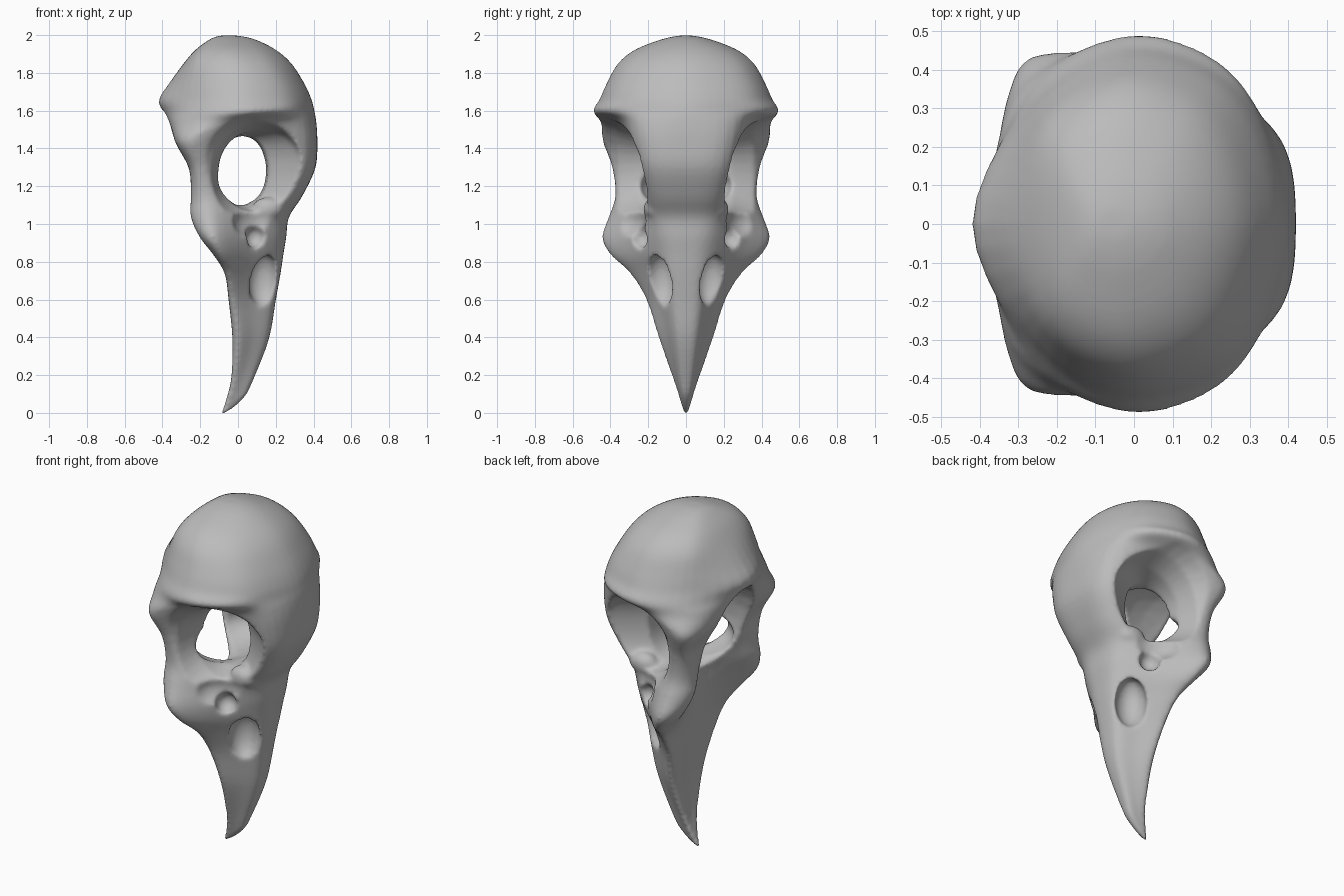
import bpy, bmesh, math
from mathutils import Vector, Matrix

cube = bpy.data.objects.get("Cube")
if cube:
    bpy.data.objects.remove(cube, do_unlink=True)

bone = bpy.data.materials.new("bone_grey")
bone.use_nodes = True
COLOUR = (0.5, 0.5, 0.5, 1)
bone.diffuse_color = COLOUR
shader = next(n for n in bone.node_tree.nodes if n.type == 'BSDF_PRINCIPLED')
shader.inputs["Base Color"].default_value = COLOUR
shader.inputs["Roughness"].default_value = 0.7


def make_object(name, bm):
    bmesh.ops.recalc_face_normals(bm, faces=bm.faces)
    mesh = bpy.data.meshes.new(name)
    bm.to_mesh(mesh)
    bm.free()
    obj = bpy.data.objects.new(name, mesh)
    bpy.context.collection.objects.link(obj)
    return obj


def loft(name, rings):
    """Skin a stack of closed rings and cap both ends."""
    bm = bmesh.new()
    loops = [[bm.verts.new(p) for p in ring] for ring in rings]
    n = len(loops[0])
    for a, b in zip(loops, loops[1:]):
        for i in range(n):
            j = (i + 1) % n
            bm.faces.new((a[i], a[j], b[j], b[i]))
    bm.faces.new(loops[0])
    bm.faces.new(loops[-1])
    return make_object(name, bm)


def ellipsoid(name, centre, radii, turn=0.0):
    bm = bmesh.new()
    m = (Matrix.Translation(centre) @ Matrix.Rotation(turn, 4, 'Z')
         @ Matrix.Diagonal((*radii, 1)))
    bmesh.ops.create_icosphere(bm, subdivisions=3, radius=1, matrix=m)
    return make_object(name, bm)


def spline(points, steps, closed):
    """Catmull-Rom curve through the given points."""
    n = len(points)
    out = []
    for i in range(n if closed else n - 1):
        if closed:
            a, b, c, d = (points[(i + k) % n] for k in (-1, 0, 1, 2))
        else:
            a, b, c, d = (points[min(max(i + k, 0), n - 1)] for k in (-1, 0, 1, 2))
        for s in range(steps):
            t = s / steps
            out.append(0.5 * (2 * b + (c - a) * t + (2 * a - 5 * b + 4 * c - d) * t * t
                              + (3 * b - a - 3 * c + d) * t ** 3))
    if not closed:
        out.append(points[-1].copy())
    return out


# Horizontal sections, top to beak tip:
# z, front x, front half width, widest x, half width, rear side x, rear middle x
SECTIONS = [
    (2.00, .00, .02, -.05, .04, -.09, -.10),
    (1.98, .09, .06, -.05, .13, -.13, -.15),
    (1.925, .20, .13, -.05, .27, -.19, -.225),
    (1.85, .285, .19, -.04, .36, -.23, -.29),
    (1.74, .355, .24, -.03, .42, -.25, -.37),
    (1.66, .39, .26, -.03, .455, -.26, -.42),
    (1.60, .405, .26, -.02, .49, -.27, -.40),
    (1.54, .415, .26, -.12, .45, -.32, -.37),
    (1.44, .42, .25, -.24, .44, -.33, -.32),
    (1.30, .41, .22, -.20, .39, -.26, -.24),
    (1.15, .34, .185, -.17, .375, -.25, -.13),
    (1.04, .27, .165, -.15, .41, -.25, -.08),
    (.93, .255, .14, -.13, .445, -.20, -.07),
    (.84, .24, .12, -.09, .40, -.13, -.06),
    (.74, .225, .10, -.05, .295, -.07, -.05),
    (.60, .20, .08, -.03, .21, -.05, -.04),
    (.40, .165, .055, .00, .145, -.03, -.02),
    (.20, .09, .035, -.02, .075, -.035, -.03),
    (.08, .03, .02, -.05, .035, -.06, -.06),
    (.00, -.065, .008, -.075, .012, -.09, -.09),
]


def section_ring(z, xf, wf, xw, w, xr, xb):
    x1 = xf - 0.25 * wf
    bulge = 0.05 * min(max((z - 1.5) / 0.1, 0), 1) * w / 0.48
    side = [(x1, wf), ((x1 + xw) / 2 + bulge, (wf + w) / 2 + bulge), (xw, w), (xr, 0.7 * w)]
    pts = [(xf, 0)] + side + [(xb, 0)] + [(x, -y) for x, y in reversed(side)]
    return spline([Vector((x, y, z)) for x, y in pts], 5, True)


# Skull body, curved both around and along the sections
rings = [section_ring(*row) for row in SECTIONS]
columns = [spline(list(col), 4, False) for col in zip(*rings)]
skull = loft("bird_skull", list(zip(*columns)))

# Eye socket funnel: y, x from, x to, z from, z to
SOCKET = [
    (-.03, -.085, .145, 1.115, 1.455),
    (.12, -.10, .16, 1.10, 1.47),
    (.24, -.105, .34, 1.06, 1.50),
    (.36, -.14, .41, .99, 1.54),
    (.44, -.23, .50, .94, 1.575),
    (.60, -.40, .75, .88, 1.62),
]


def socket_ring(side, y, x0, x1, z0, z1, n=32):
    ring = []
    for i in range(n):
        a = math.tau * i / n
        c, s = (math.copysign(abs(v) ** 0.95, v) for v in (math.cos(a), math.sin(a)))
        ring.append(Vector(((x0 + x1) / 2 + c * (x1 - x0) / 2, side * y,
                            (z0 + z1) / 2 + s * (z1 - z0) / 2)))
    return ring


# Parts to cut away and to add on both sides
operations = []
for side in (1, -1):
    operations += [
        ('DIFFERENCE', loft("socket_cutter", [socket_ring(side, *r) for r in SOCKET])),
        ('DIFFERENCE', ellipsoid("valley_cutter", (.13, side * .36, 1.02), (.16, .15, .12))),
        ('UNION', ellipsoid("socket_knob", (.16, side * .165, 1.085), (.085, .06, .06))),
        ('DIFFERENCE', ellipsoid("pit_cutter", (.09, side * .24, .935), (.055, .06, .06))),
        ('DIFFERENCE', ellipsoid("nostril_cutter", (.135, side * .135, .705),
                                 (.085, .085, .145), side * -0.6)),
    ]
# Opening at the rear between the cheek posts, wider low down inside
operations += [
    ('DIFFERENCE', ellipsoid("rear_cutter", (-.30, 0, 1.31), (.45, .18, .30))),
    ('DIFFERENCE', ellipsoid("inner_cutter", (-.06, 0, 1.21), (.18, .25, .13))),
]

for kind, tool in operations:
    tool.hide_render = True
    mod = skull.modifiers.new(tool.name, 'BOOLEAN')
    mod.operation = kind
    mod.solver = 'EXACT'
    mod.object = tool

# Blend everything into one smooth bone surface
remesh = skull.modifiers.new("blend", 'REMESH')
remesh.mode = 'VOXEL'
remesh.voxel_size = 0.012
soften = skull.modifiers.new("soften", 'SMOOTH')
soften.factor = 0.5
soften.iterations = 8

bpy.context.view_layer.update()
evaluated = skull.evaluated_get(bpy.context.evaluated_depsgraph_get())
final = bpy.data.meshes.new_from_object(evaluated)
skull.modifiers.clear()
skull.data = final
for _, tool in operations:
    bpy.data.objects.remove(tool, do_unlink=True)

# Stand the beak tip on the ground
low = min(v.co.z for v in final.vertices)
final.transform(Matrix.Translation((0, 0, -low)))

final.materials.clear()
final.materials.append(bone)
bpy.ops.object.select_all(action='DESELECT')
skull.select_set(True)
bpy.context.view_layer.objects.active = skull
bpy.ops.object.shade_smooth_by_angle(angle=math.radians(60))
